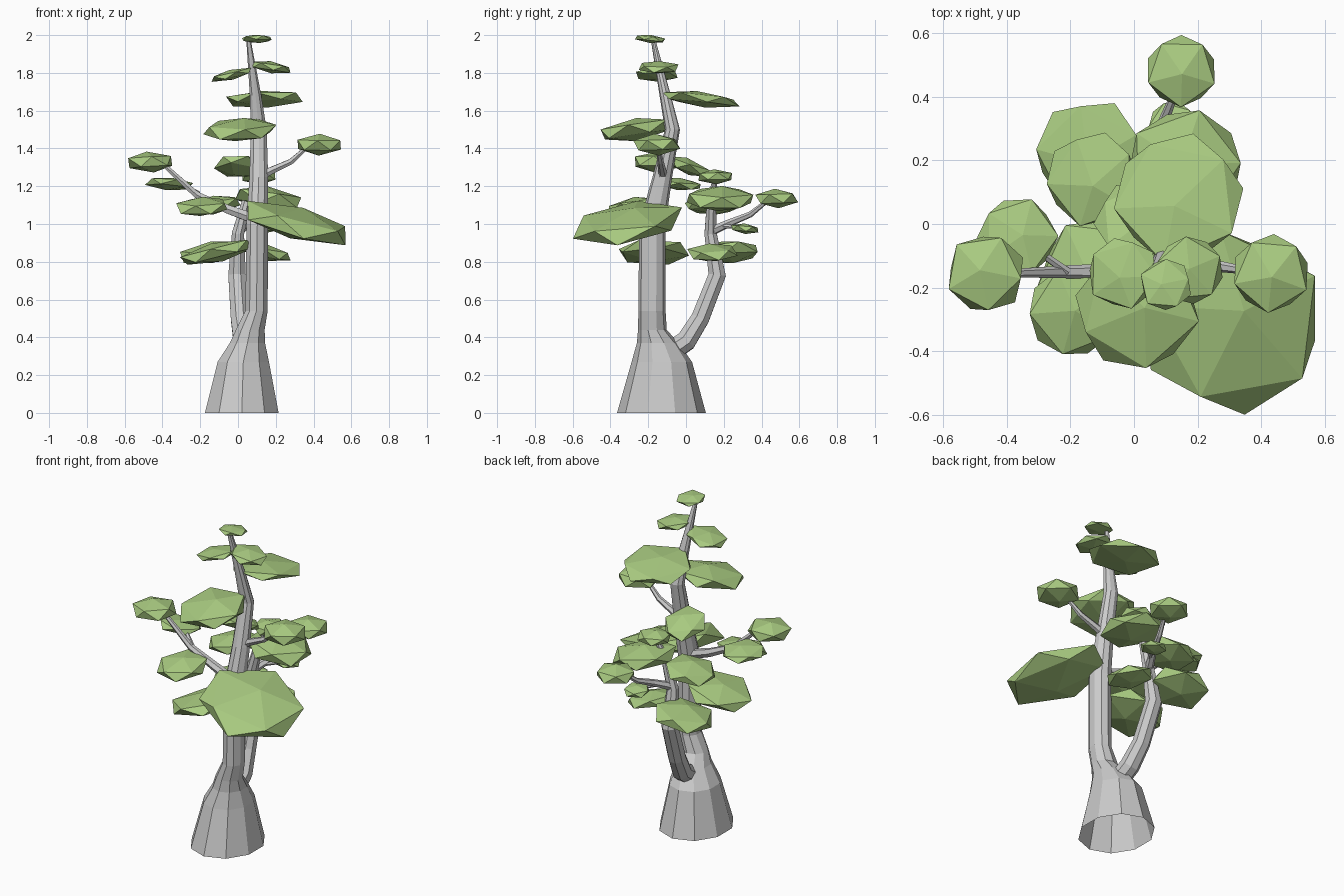
import bpy, bmesh, math, random
from mathutils import Vector, Matrix

random.seed(4)

green = bpy.data.materials.new("leaf_green")
green.diffuse_color = (0.40, 0.60, 0.22, 1)


def finish(bm, name, mat=None):
    bmesh.ops.recalc_face_normals(bm, faces=bm.faces)
    me = bpy.data.meshes.new(name)
    bm.to_mesh(me)
    bm.free()
    ob = bpy.data.objects.new(name, me)
    bpy.context.collection.objects.link(ob)
    if mat:
        me.materials.append(mat)


def tube(name, path, sides, upright=False):
    """Faceted tube through (x, y, z, rx, ry) rings, open at the start, capped at the end."""
    bm = bmesh.new()
    pts = [Vector(p[:3]) for p in path]
    rings = []
    for i, p in enumerate(path):
        d = pts[min(i + 1, len(pts) - 1)] - pts[max(i - 1, 0)]
        up = Vector((0, 0, 1))
        rot = Matrix.Identity(3) if upright else up.rotation_difference(d).to_matrix()
        ring = []
        for k in range(sides):
            a = 2 * math.pi * (k + 0.5) / sides
            ring.append(bm.verts.new(pts[i] + rot @ Vector(
                (p[3] * math.cos(a), p[-1] * math.sin(a), 0))))
        rings.append(ring)
    for lo, hi in zip(rings, rings[1:]):
        for k in range(sides):
            n = (k + 1) % sides
            bm.faces.new((lo[k], lo[n], hi[n], hi[k]))
    bm.faces.new(rings[-1])
    finish(bm, name)


def leaf_pad(name, x, y, z, r, h, sx, sy):
    """Flattened icosahedron, sheared so that it slopes by sx, sy."""
    bm = bmesh.new()
    bmesh.ops.create_icosphere(bm, subdivisions=1, radius=1)
    spin = Matrix.Rotation(random.uniform(0, 6.28), 3, 'Z')
    lean = Matrix.Rotation(random.uniform(-0.2, 0.2), 3, 'X')
    for v in bm.verts:
        c = spin @ lean @ v.co
        px, py = c.x * r / 0.9, c.y * r / 0.9
        v.co = (x + px, y + py, z + c.z * h + sx * px + sy * py)
    finish(bm, name, green)


# Flared base running into the main trunk
tube("main_trunk", [
    (0.02, -0.13, 0, 0.205, 0.235), (0.028, -0.128, 0.27, 0.143, 0.16),
    (0.05, -0.15, 0.37, 0.098, 0.11), (0.065, -0.178, 0.44, 0.08, 0.076),
    (0.098, -0.18, 0.54, 0.062, 0.072), (0.102, -0.178, 1.0, 0.06, 0.07),
    (0.11, -0.125, 1.25, 0.052, 0.052), (0.11, -0.072, 1.5, 0.044, 0.04),
    (0.093, -0.11, 1.68, 0.032, 0.03), (0.055, -0.175, 1.98, 0.012, 0.012)],
    10, upright=True)

# Second trunk forking to the back
tube("rear_trunk", [
    (0.04, -0.09, 0.32, 0.06), (0.03, 0.0, 0.38, 0.058), (0.01, 0.075, 0.5, 0.052),
    (-0.005, 0.165, 0.73, 0.05), (0.0, 0.13, 0.95, 0.035),
    (0.045, 0.135, 1.12, 0.026), (0.1, 0.155, 1.25, 0.012)], 8)

# Side branches
branches = {
    "left_branch": [(0.08, -0.16, 1.03, 0.03), (-0.06, -0.15, 1.08, 0.026),
                    (-0.22, -0.15, 1.155, 0.02), (-0.4, -0.155, 1.32, 0.012)],
    "left_twig": [(-0.21, -0.15, 1.16, 0.015), (-0.28, -0.1, 1.2, 0.012),
                  (-0.34, -0.05, 1.21, 0.008)],
    "right_branch": [(0.1, -0.12, 1.24, 0.026), (0.17, -0.125, 1.28, 0.022),
                     (0.28, -0.135, 1.33, 0.017), (0.38, -0.15, 1.42, 0.01)],
    "rear_branch": [(0.0, 0.13, 0.96, 0.026), (0.06, 0.24, 1.01, 0.02),
                    (0.1, 0.34, 1.05, 0.016), (0.14, 0.44, 1.13, 0.01)],
    "rear_twig": [(0.05, 0.2, 0.99, 0.014), (0.11, 0.29, 0.98, 0.008)],
}
for name, path in branches.items():
    tube(name, path, 6)

# Leaf pads: x, y, z, radius, half height, slope x, slope y
pads = [
    (0.10, -0.19, 1.98, 0.08, 0.022, 0.0, -0.1),
    (-0.035, -0.155, 1.79, 0.11, 0.028, 0.22, 0.0),
    (0.175, -0.145, 1.83, 0.105, 0.032, -0.15, 0.0),
    (0.14, 0.08, 1.66, 0.20, 0.042, 0.03, -0.12),
    (0.01, -0.265, 1.50, 0.19, 0.06, 0.05, 0.15),
    (0.43, -0.155, 1.42, 0.12, 0.058, 0.0, 0.0),
    (-0.465, -0.155, 1.328, 0.122, 0.056, 0.0, 0.0),
    (0.0, 0.01, 1.305, 0.12, 0.045, 0.0, -0.35),
    (0.11, 0.155, 1.25, 0.093, 0.04, 0.0, 0.0),
    (-0.365, -0.04, 1.212, 0.122, 0.034, -0.05, -0.1),
    (-0.192, -0.275, 1.093, 0.14, 0.05, 0.05, 0.15),
    (-0.11, -0.17, 0.85, 0.19, 0.055, 0.22, 0.0),
    (0.31, -0.31, 1.005, 0.28, 0.085, -0.25, 0.15),
    (0.16, 0.18, 1.135, 0.18, 0.065, -0.15, 0.0),
    (-0.13, 0.14, 1.10, 0.145, 0.05, 0.15, 0.0),
    (-0.14, 0.22, 0.85, 0.168, 0.06, 0.15, 0.05),
    (0.15, 0.14, 0.85, 0.128, 0.045, -0.2, 0.0),
    (0.148, 0.48, 1.135, 0.11, 0.052, 0.0, 0.0),
    (0.12, 0.312, 0.975, 0.073, 0.028, 0.0, -0.1),
]
for i, p in enumerate(pads):
    leaf_pad(f"leaf_pad_{i + 1}", *p)
